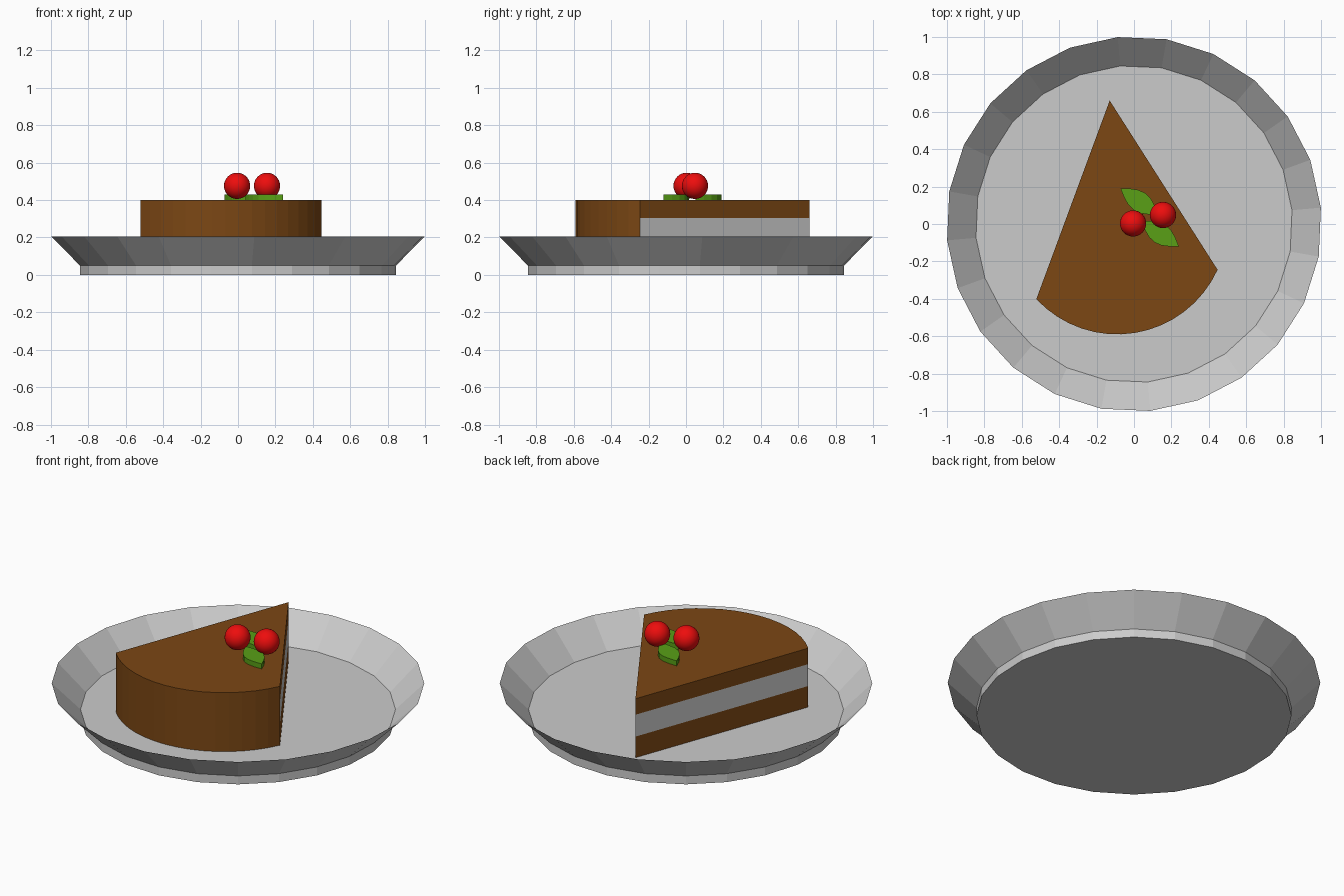
import bpy, bmesh, math
from mathutils import Vector

if "Cube" in bpy.data.objects:
    bpy.data.objects.remove(bpy.data.objects["Cube"])


def material(name, rgb):
    m = bpy.data.materials.new(name)
    m.diffuse_color = (*rgb, 1)
    m.use_nodes = True
    m.node_tree.nodes["Principled BSDF"].inputs["Base Color"].default_value = m.diffuse_color
    return m


def finish(name, bm, mat=None):
    bmesh.ops.remove_doubles(bm, verts=bm.verts[:], dist=1e-5)
    bmesh.ops.recalc_face_normals(bm, faces=bm.faces[:])
    me = bpy.data.meshes.new(name)
    bm.to_mesh(me)
    bm.free()
    ob = bpy.data.objects.new(name, me)
    bpy.context.collection.objects.link(ob)
    if mat:
        me.materials.append(mat)
    return ob


def stack(name, rings, mat=None, bottom=True, top=True, keep=lambda level, i: True):
    """Skin a list of equal-length point rings, with optional end caps."""
    bm = bmesh.new()
    vs = [[bm.verts.new(p) for p in ring] for ring in rings]
    n = len(vs[0])
    for k in range(len(vs) - 1):
        for i in range(n):
            if keep(k, i):
                j = (i + 1) % n
                bm.faces.new((vs[k][i], vs[k][j], vs[k + 1][j], vs[k + 1][i]))
    if bottom:
        bm.faces.new(vs[0][::-1])
    if top:
        bm.faces.new(vs[-1])
    return finish(name, bm, mat)


def circle(r, z, n=24, offset=5):
    a = [math.radians(offset + 360 * i / n) for i in range(n)]
    return [(r * math.cos(t), r * math.sin(t), z) for t in a]


chocolate = material("chocolate", (0.2, 0.063, 0.007))
green = material("leaf_green", (0.1, 0.35, 0.008))
red = material("berry_red", (0.85, 0.004, 0.004))

# Plate: flat base disc and thin flared rim
stack("plate_base", [circle(0.848, 0), circle(0.848, 0.05)])
stack("plate_rim", [circle(0.848, 0.05), circle(1.003, 0.205)], bottom=False, top=False)

# Cake slice: pointed wedge with a round back, open where the filling shows
SEG = 16
outline = [(-0.13, 0.66)]
for s in range(SEG + 1):
    t = math.radians(222.9 + (335.5 - 222.9) * s / SEG)
    outline.append((-0.09 + 0.59 * math.cos(t), 0.59 * math.sin(t)))
last = len(outline) - 1
levels = [[(x, y, z) for x, y in outline] for z in (0.05, 0.175, 0.305, 0.4)]
cut = (0, last)
stack("cake_slice", levels, chocolate, keep=lambda k, i: not (k == 1 and i in cut))

# Filling stripe on both cut sides
stack("cream_filling", levels[1:3], bottom=False, top=False, keep=lambda k, i: i in cut)


# Leaves: flat extruded pointed ovals
def leaf(name, start, tip, half_width=0.055, n=6):
    a, b = Vector(start), Vector(tip)
    d = b - a
    side = Vector((-d.y, d.x)).normalized() * half_width
    pts = [a + d * (i / n) + side * math.sin(math.pi * i / n) for i in range(n)]
    pts += [b - d * (i / n) - side * math.sin(math.pi * i / n) for i in range(n)]
    stack(name, [[(p.x, p.y, z) for p in pts] for z in (0.4, 0.43)], green)


leaf("leaf_back", (0.13, 0.05), (-0.072, 0.19))
leaf("leaf_front", (0.04, 0.015), (0.24, -0.12))

# Berries
for i, (x, y) in enumerate([(-0.005, 0.003), (0.155, 0.048)], 1):
    bpy.ops.mesh.primitive_uv_sphere_add(segments=32, ring_count=16, radius=0.07,
                                         location=(x, y, 0.476))
    ob = bpy.context.object
    ob.name = f"berry_{i}"
    ob.data.materials.append(red)
    bpy.ops.object.shade_smooth()
